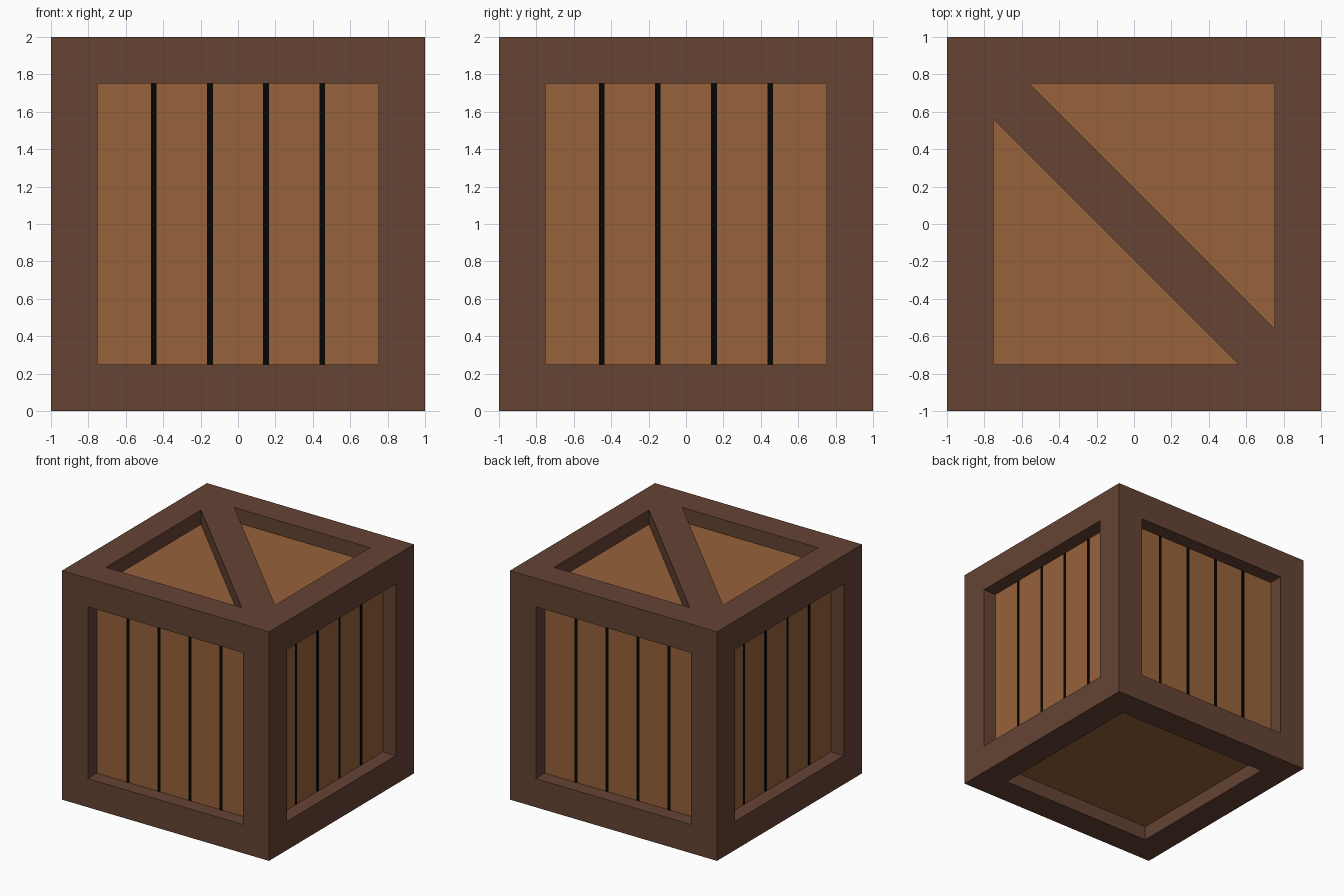
import bpy, bmesh
from mathutils import Matrix
from math import pi

if "Cube" in bpy.data.objects:
    bpy.data.objects.remove(bpy.data.objects["Cube"])


def material(name, rgb):
    m = bpy.data.materials.new(name)
    lin = [(c / 255 / 12.92 if c < 11 else ((c / 255 + 0.055) / 1.055) ** 2.4) for c in rgb]
    m.diffuse_color = (*lin, 1)
    m.use_nodes = True
    m.node_tree.nodes["Principled BSDF"].inputs["Base Color"].default_value = m.diffuse_color
    return m


FRAME = material("dark wood frame", (101, 67, 52))
PANEL = material("light wood panel", (151, 98, 59))
GAP = material("black gap", (5, 5, 5))

BORDER, DEPTH = 0.25, 0.125
OPEN = 1 - BORDER          # half size of each opening
FLOOR = 1 - DEPTH          # distance of a sunk panel from the centre


def add_object(name, bm, *mats):
    bmesh.ops.recalc_face_normals(bm, faces=bm.faces)
    mesh = bpy.data.meshes.new(name)
    bm.to_mesh(mesh)
    bm.free()
    for m in mats:
        mesh.materials.append(m)
    obj = bpy.data.objects.new(name, mesh)
    bpy.context.collection.objects.link(obj)
    return obj


# Crate body: cube with every side inset, then sunk to form the panels
bm = bmesh.new()
bmesh.ops.create_cube(bm, size=2, matrix=Matrix.Translation((0, 0, 1)))
panels = bm.faces[:]
bmesh.ops.inset_individual(bm, faces=panels, thickness=BORDER, use_even_offset=True)
for face in panels:
    inward = -face.normal.copy() * DEPTH
    sunk = bmesh.ops.extrude_discrete_faces(bm, faces=[face])["faces"][0]
    sunk.material_index = 1
    bmesh.ops.translate(bm, verts=sunk.verts, vec=inward)
add_object("crate_body", bm, FRAME, PANEL)

# Diagonal lid brace, clipped to the opening and flush with the frame
bm = bmesh.new()
e = OPEN - 0.19
outline = [(-OPEN, OPEN), (-OPEN, e), (e, -OPEN), (OPEN, -OPEN), (OPEN, -e), (-e, OPEN)]
base = bm.faces.new([bm.verts.new((x, y, 1 + FLOOR)) for x, y in outline])
top = bmesh.ops.extrude_face_region(bm, geom=[base])["geom"]
bmesh.ops.translate(bm, verts=[v for v in top if isinstance(v, bmesh.types.BMVert)],
                    vec=(0, 0, DEPTH))
add_object("lid_brace", bm, FRAME)

# Plank gaps: four thin dark strips on each upright side
for i, side in enumerate(("front", "right", "back", "left")):
    bm = bmesh.new()
    for x in (-0.45, -0.15, 0.15, 0.45):
        place = Matrix.Translation((x, -FLOOR, 1)) @ Matrix.Diagonal((0.03, 0.004, 2 * OPEN, 1))
        bmesh.ops.create_cube(bm, size=1, matrix=Matrix.Rotation(i * pi / 2, 4, 'Z') @ place)
    add_object(side + "_plank_gaps", bm, GAP)
